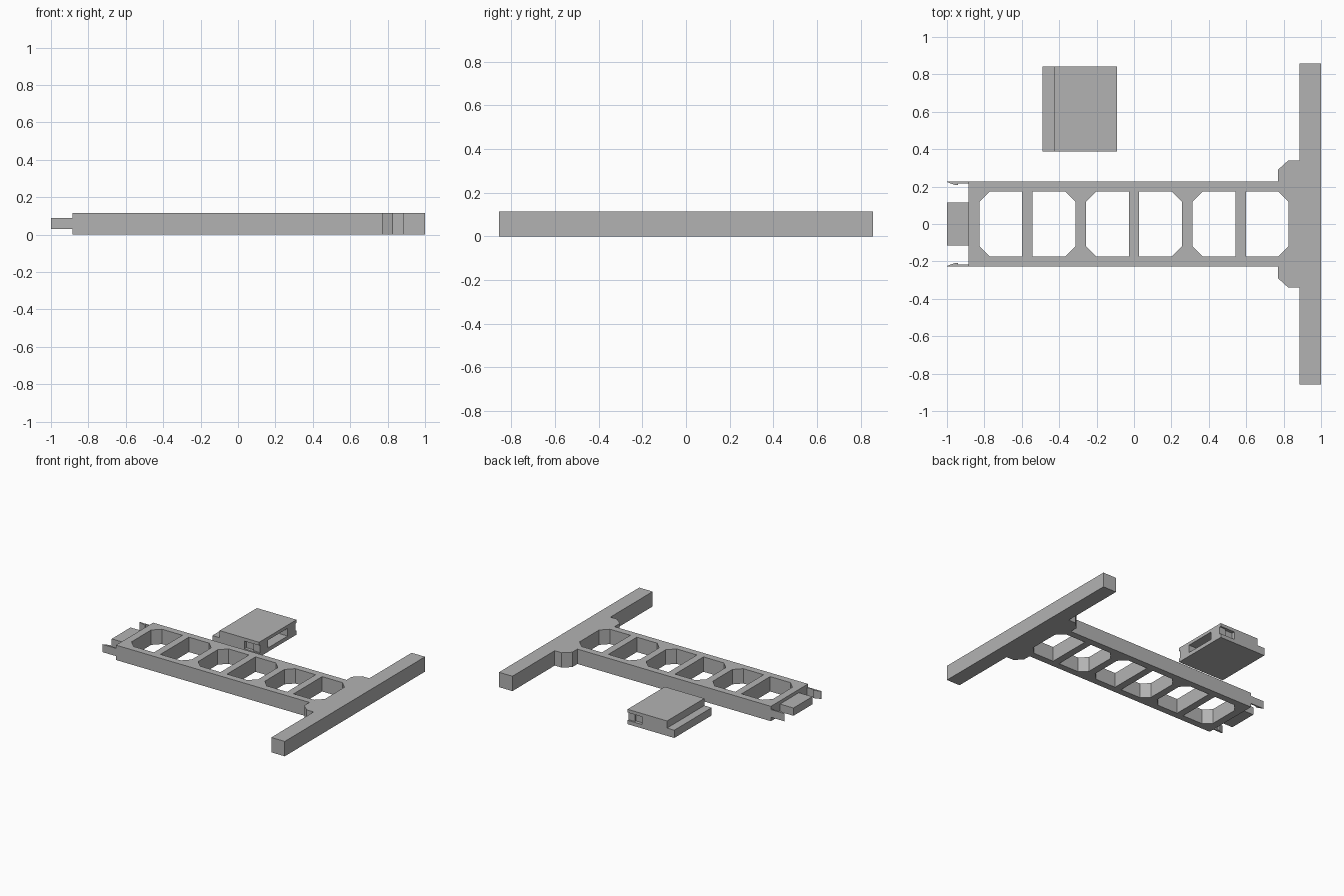
import bpy, bmesh

if "Cube" in bpy.data.objects:
    bpy.data.objects.remove(bpy.data.objects["Cube"])

# One plain grey plastic
grey = bpy.data.materials.new("grey plastic")
grey.use_nodes = True
grey.diffuse_color = (0.45, 0.45, 0.45, 1)
grey.node_tree.nodes["Principled BSDF"].inputs["Base Color"].default_value = grey.diffuse_color

H = 0.115               # full thickness
CLIP = (0.03, 0.09)     # height band shared by tongue, hooks and slots


def prism(name, outline, low, high, axis="z"):
    """Extrude a flat outline: (x, y) along z, or (x, z) along y."""
    bm = bmesh.new()
    place = (lambda a, b: (a, b, low)) if axis == "z" else (lambda a, b: (a, low, b))
    face = bm.faces.new([bm.verts.new(place(a, b)) for a, b in outline])
    new = bmesh.ops.extrude_face_region(bm, geom=[face])["geom"]
    step = (0, 0, high - low) if axis == "z" else (0, high - low, 0)
    bmesh.ops.translate(bm, vec=step, verts=[v for v in new if isinstance(v, bmesh.types.BMVert)])
    bmesh.ops.recalc_face_normals(bm, faces=bm.faces)
    mesh = bpy.data.meshes.new(name)
    bm.to_mesh(mesh)
    bm.free()
    mesh.materials.append(grey)
    obj = bpy.data.objects.new(name, mesh)
    bpy.context.collection.objects.link(obj)
    return obj


def box(name, x0, x1, y0, y1, z0, z1):
    return prism(name, [(x0, y0), (x1, y0), (x1, y1), (x0, y1)], z0, z1)


def cut(target, cutter):
    """Subtract the cutter and discard it."""
    cutter.hide_render = True
    mod = target.modifiers.new("cut", "BOOLEAN")
    mod.operation, mod.solver, mod.object = "DIFFERENCE", "EXACT", cutter
    bpy.context.view_layer.objects.active = target
    bpy.ops.object.modifier_apply(modifier=mod.name)
    bpy.data.objects.remove(cutter)


# T-shaped frame: beam, chamfered gussets and crossbar as one mirrored outline
half = [(-0.885, 0.227), (0.77, 0.227), (0.77, 0.29), (0.825, 0.34),
        (0.885, 0.34), (0.885, 0.857), (1, 0.857)]
frame = prism("frame", half + [(x, -y) for x, y in reversed(half)], 0, H)

# Three pairs of windows, chamfered on the outer side of each pair
for centre in (-0.57, 0, 0.57):
    for side in (-1, 1):
        inner, outer = centre + side * 0.028, centre + side * 0.257
        edge = [(inner, 0.174), (outer - side * 0.055, 0.174), (outer, 0.119)]
        cut(frame, prism("window_cutter", edge + [(x, -y) for x, y in reversed(edge)],
                         -0.1, H + 0.1))

# Tongue and barbed snap hooks on the end of the beam
box("tongue", -1, -0.885, -0.115, 0.115, *CLIP)
for name, s in (("left_hook", 1), ("right_hook", -1)):
    barb = [(-0.885, 0.227), (-1, 0.227), (-1, 0.224), (-0.955, 0.208),
            (-0.942, 0.208), (-0.942, 0.217), (-0.885, 0.217)]
    prism(name, [(x, s * y) for x, y in barb], *CLIP)

# Separate receiver block with a lower ledge along one edge
Y0, Y1 = 0.387, 0.843
receiver = prism("receiver_block", [(-0.49, 0), (-0.09, 0), (-0.09, H), (-0.428, H),
                                    (-0.428, 0.06), (-0.49, 0.06)], Y0, Y1, "y")
mid = (Y0 + Y1) / 2
cut(receiver, box("tongue_slot", -0.21, 0, mid - 0.12, mid + 0.12, *CLIP))

# Hook grooves with a deeper barb pocket on both sides
for s in (-1, 1):
    wall = mid + s * (Y1 - Y0) / 2
    out, shallow, deep = wall + s * 0.05, wall - s * 0.012, wall - s * 0.025
    groove = [(0, out), (0, shallow), (-0.145, shallow), (-0.145, deep),
              (-0.215, deep), (-0.215, out)]
    cut(receiver, prism("hook_groove", groove, *CLIP))
